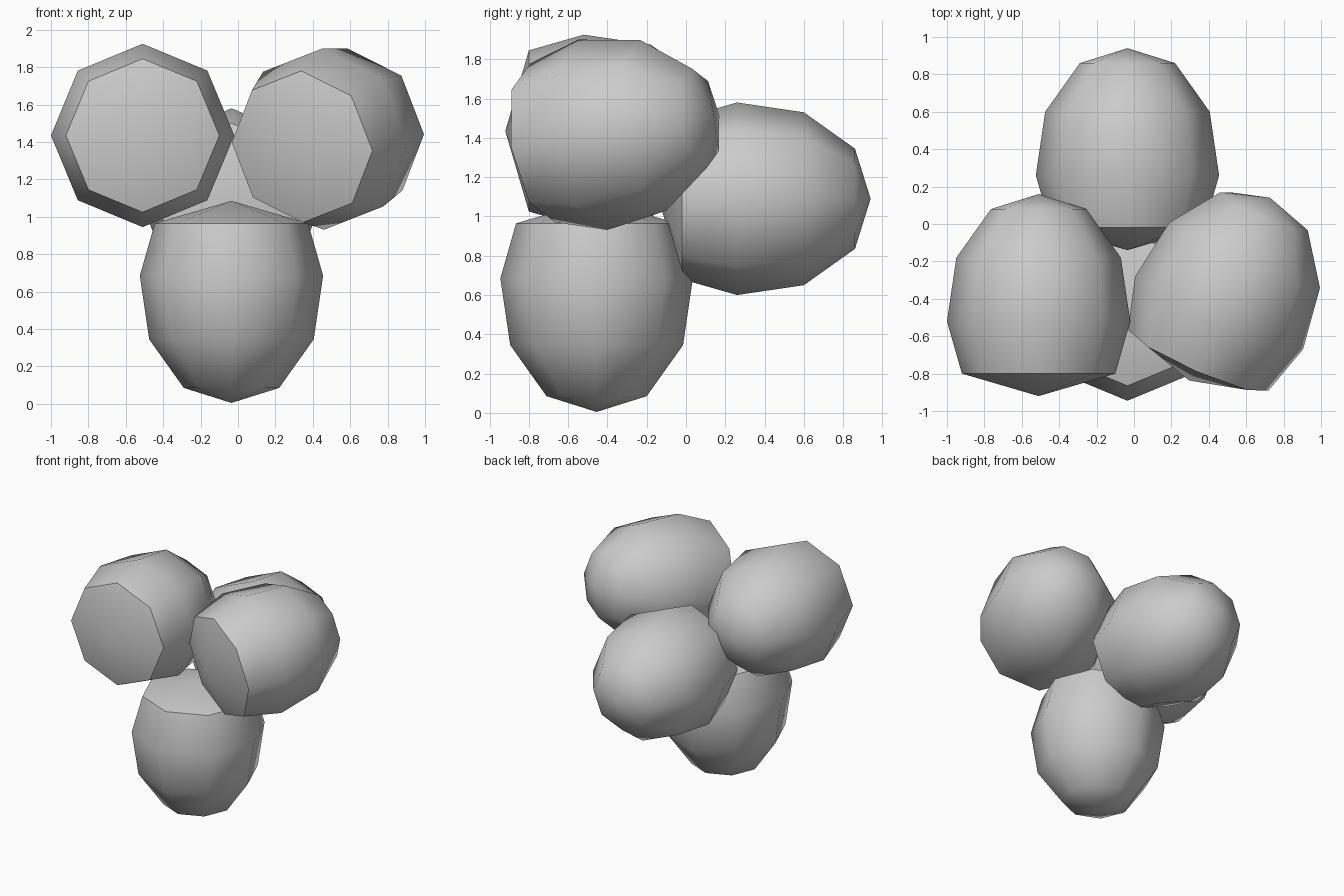
import bpy, bmesh, math
from mathutils import Vector

if "Cube" in bpy.data.objects:
    bpy.data.objects.remove(bpy.data.objects["Cube"])

# Single plain grey
grey = bpy.data.materials.new("plain_grey")
grey.use_nodes = True
colour = (0.6, 0.6, 0.6, 1)
grey.diffuse_color = colour
grey.node_tree.nodes["Principled BSDF"].inputs["Base Color"].default_value = colour

SIDES = 8
LENGTH = 1.08
# Rings as (distance from blunt end, radius)
RINGS = [(0.12, 0.41), (0.4, 0.49), (0.74, 0.44), (1.0, 0.255)]


def make_egg(name, blunt, axis, up):
    """Eight-sided egg from its blunt point along an axis."""
    blunt, axis = Vector(blunt), Vector(axis).normalized()
    side = axis.cross(Vector(up)).normalized()
    up = side.cross(axis)
    bm = bmesh.new()
    start = bm.verts.new(blunt)
    end = bm.verts.new(blunt + axis * LENGTH)
    loops = []
    for t, r in RINGS:
        angles = [math.tau * i / SIDES for i in range(SIDES)]
        loops.append([bm.verts.new(blunt + axis * t + r * (side * math.cos(a) + up * math.sin(a)))
                      for a in angles])
    for i in range(SIDES):
        j = (i + 1) % SIDES
        bm.faces.new((start, loops[0][i], loops[0][j]))
        bm.faces.new((end, loops[-1][j], loops[-1][i]))
        for a, b in zip(loops, loops[1:]):
            bm.faces.new((a[i], b[i], b[j], a[j]))
    bmesh.ops.recalc_face_normals(bm, faces=bm.faces)
    mesh = bpy.data.meshes.new(name)
    bm.to_mesh(mesh)
    bm.free()
    mesh.materials.append(grey)
    obj = bpy.data.objects.new(name, mesh)
    bpy.context.collection.objects.link(obj)
    # Smooth body with a sharp rim round the blunt cap
    bpy.ops.object.select_all(action='DESELECT')
    obj.select_set(True)
    bpy.context.view_layer.objects.active = obj
    bpy.ops.object.shade_smooth_by_angle(angle=math.radians(50))


# Cluster of four eggs
make_egg("back_egg", (-0.035, -0.14, 1.09), (0, 1, 0), (0, 0, 1))
make_egg("bottom_egg", (-0.035, -0.455, 1.085), (0, 0, -1), (0, 1, 0))
make_egg("right_egg", (-0.51, -0.92, 1.435), (0, 1, 0), (0, 0, 1))
make_egg("left_egg", (0.295, -0.837, 1.358), (0.40, 0.905, 0.143), (-0.01, -0.15, 0.97))
